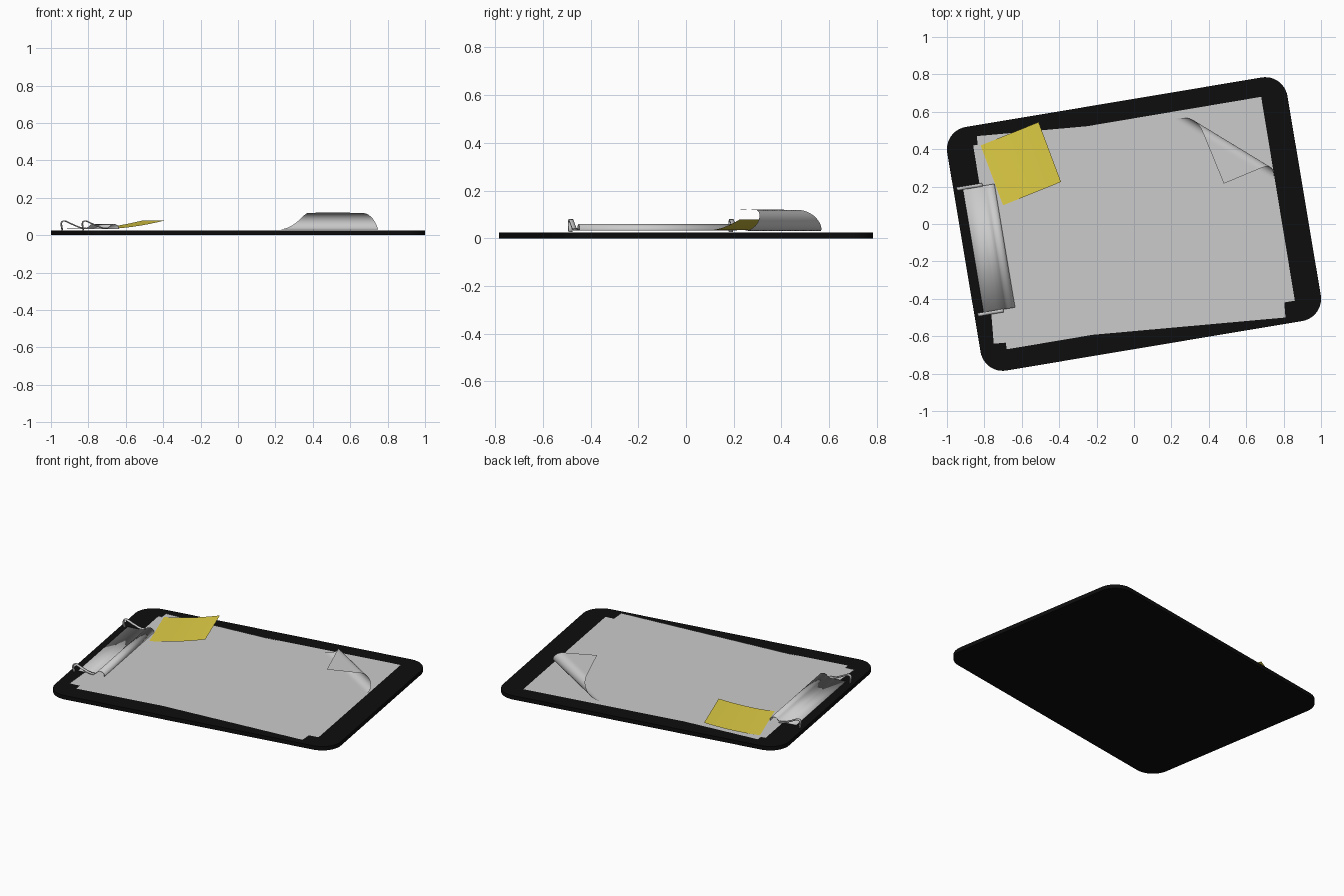
import bpy, bmesh
from math import sin, cos, pi, radians
from mathutils import Vector

if "Cube" in bpy.data.objects:
    bpy.data.objects.remove(bpy.data.objects["Cube"])

TILT = radians(9.5)


def material(name, rgb):
    m = bpy.data.materials.new(name)
    m.diffuse_color = (*rgb, 1)
    m.use_nodes = True
    m.node_tree.nodes["Principled BSDF"].inputs["Base Color"].default_value = m.diffuse_color
    return m


def finish(bm, name, mat=None, smooth=False):
    bmesh.ops.recalc_face_normals(bm, faces=bm.faces[:])
    me = bpy.data.meshes.new(name)
    bm.to_mesh(me)
    bm.free()
    ob = bpy.data.objects.new(name, me)
    bpy.context.collection.objects.link(ob)
    if mat:
        me.materials.append(mat)
    if smooth:
        bpy.ops.object.select_all(action='DESELECT')
        ob.select_set(True)
        bpy.context.view_layer.objects.active = ob
        bpy.ops.object.shade_smooth_by_angle(angle=radians(35))
    return ob


def sheet(name, corner, u, v, nu, nv, shape, mat=None):
    """Parallelogram grid from a corner and two edge vectors, bent by shape(x, y, s, t)."""
    bm = bmesh.new()
    rows = []
    for j in range(nv + 1):
        row = []
        for i in range(nu + 1):
            s, t = i / nu, j / nv
            p = Vector(corner) + Vector(u) * s + Vector(v) * t
            row.append(bm.verts.new(shape(p.x, p.y, s, t)))
        rows.append(row)
    for a, b in zip(rows, rows[1:]):
        for i in range(nu):
            bm.faces.new((a[i], a[i + 1], b[i + 1], b[i]))
    ob = finish(bm, name, mat, True)
    # keep the upper side facing up on flat areas
    if ob.data.polygons[0].normal.z < 0:
        ob.data.flip_normals()
    return ob


def strip(name, profile, y0, y1, thickness):
    """Bent metal: an x-z profile swept along y in the board's own frame."""
    bm = bmesh.new()
    a = [bm.verts.new((x, y0, z)) for x, z in profile]
    b = [bm.verts.new((x, y1, z)) for x, z in profile]
    for i in range(len(profile) - 1):
        bm.faces.new((a[i], a[i + 1], b[i + 1], b[i]))
    ob = finish(bm, name, None, True)
    ob.rotation_euler.z = TILT
    mod = ob.modifiers.new("thickness", 'SOLIDIFY')
    mod.thickness = thickness
    mod.offset = 0
    return ob


# board: rounded rectangle slab
black = material("board_black", (0.004, 0.004, 0.004))
bm = bmesh.new()
A, B, R = 0.802, 0.54, 0.12
ring = []
for k, (sx, sy) in enumerate([(1, 1), (-1, 1), (-1, -1), (1, -1)]):
    for i in range(13):
        a = k * pi / 2 + i * pi / 24
        ring.append(bm.verts.new((sx * A + R * cos(a), sy * B + R * sin(a), 0)))
base = bm.faces.new(ring)
top = bmesh.ops.extrude_face_region(bm, geom=[base])
bmesh.ops.translate(bm, vec=(0, 0, 0.025),
                    verts=[g for g in top['geom'] if isinstance(g, bmesh.types.BMVert)])
if base not in bm.faces:
    bm.faces.new(ring)
board = finish(bm, "board", black, True)
board.rotation_euler.z = TILT

# lower sheet, aligned with the board
sheet("lower_paper", (-0.68, -0.67), (1.54, 0.26), (-0.18, 1.09), 1, 1,
      lambda x, y, s, t: (x, y, 0.0275))

# upper sheet, slightly turned, with one corner rolled back over itself
FOLD, NORMAL, RADIUS = Vector((0.225, 0.56)), Vector((0.52, 0.855)).normalized(), 0.044


def curl(x, y, s, t):
    p = Vector((x, y))
    d = (p - FOLD).dot(NORMAL)
    if d <= 0:
        return (x, y, 0.031)
    limit = radians(176)
    a = min(d / RADIUS, limit)
    rest = max(0, d - limit * RADIUS)
    q = p + NORMAL * (RADIUS * sin(a) + rest * cos(a) - d)
    return (q.x, q.y, 0.031 + RADIUS * (1 - cos(a)) + rest * sin(a) * 0.3)


sheet("upper_paper", (-0.75, -0.64), (1.56, 0.14), (-0.09, 1.11), 150, 110, curl)

# sticky note lifting along its free edge
yellow = material("note_yellow", (0.75, 0.62, 0.06))
sheet("sticky_note", (-0.70, 0.10), (0.31, 0.125), (-0.12, 0.32), 16, 1,
      lambda x, y, s, t: (x, y, 0.034 + 0.045 * s ** 1.7), yellow)

# clip plate with a rolled front lip
roll = [(-0.728 + 0.026 * cos(a), 0.037 + 0.021 * sin(a))
        for a in [pi * (0.85 - 0.085 * i) for i in range(11)]]
strip("clip_plate", [(-0.872, 0.034), (-0.80, 0.034), (-0.765, 0.037)] + roll + [(-0.702, 0.032)],
      -0.335, 0.335, 0.003)

# wire loops at both ends of the clip
loop = [(-0.895, 0.027), (-0.899, 0.045), (-0.901, 0.062), (-0.897, 0.073), (-0.887, 0.077),
        (-0.874, 0.074), (-0.84, 0.058), (-0.805, 0.043), (-0.785, 0.038), (-0.765, 0.038)]
for side, label in ((-1, "near"), (1, "far")):
    strip("clip_loop_" + label, loop, side * 0.332, side * 0.35, 0.006)
